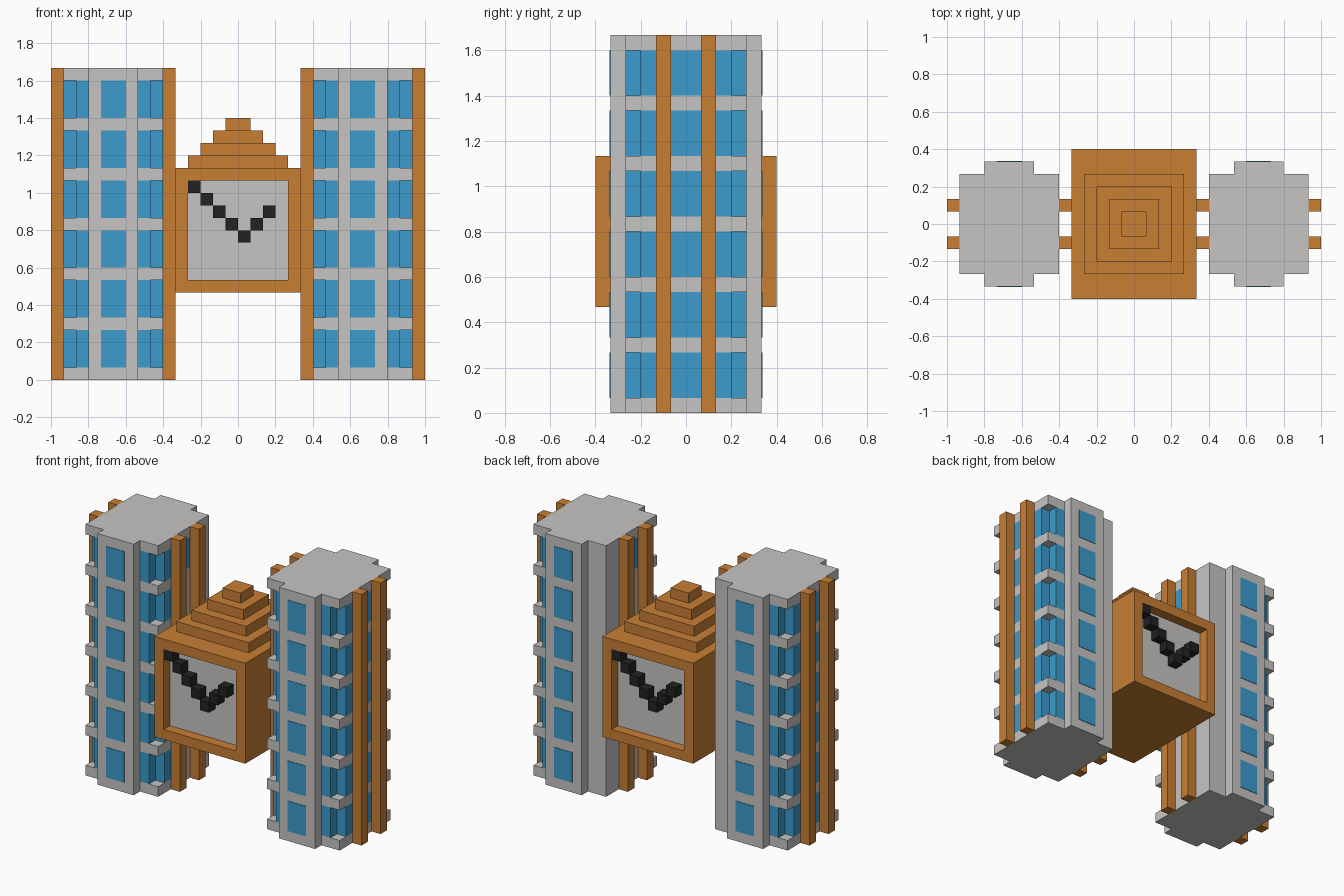
import bpy, bmesh
from mathutils import Vector

if "Cube" in bpy.data.objects:
    bpy.data.objects.remove(bpy.data.objects["Cube"])

U = 1 / 15  # one block


def material(name, rgb):
    m = bpy.data.materials.new(name)
    m.diffuse_color = (*rgb, 1)
    m.use_nodes = True
    m.node_tree.nodes["Principled BSDF"].inputs["Base Color"].default_value = m.diffuse_color
    return m


ORANGE = material("orange_brick", (0.58, 0.209, 0.034))
GREY = material("light_grey_concrete", (0.57, 0.56, 0.55))
BLUE = material("blue_glass", (0.045, 0.328, 0.61))
BLACK = material("black", (0.016, 0.016, 0.016))


def finish(bm, name, *mats):
    bmesh.ops.recalc_face_normals(bm, faces=bm.faces)
    me = bpy.data.meshes.new(name)
    bm.to_mesh(me)
    bm.free()
    for m in mats:
        me.materials.append(m)
    ob = bpy.data.objects.new(name, me)
    bpy.context.collection.objects.link(ob)
    return ob


def add_box(bm, x0, x1, y0, y1, z0, z1):
    """Axis-aligned box, limits in blocks."""
    vs = bmesh.ops.create_cube(bm, size=1)["verts"]
    lo, hi = Vector((x0, y0, z0)), Vector((x1, y1, z1))
    for v in vs:
        v.co = [(lo[i] + (v.co[i] + 0.5) * (hi[i] - lo[i])) * U for i in range(3)]


def boxes(name, mat, limits):
    bm = bmesh.new()
    for b in limits:
        add_box(bm, *b)
    return finish(bm, name, mat)


# Floor outline: stepped corners, but a full corner at the inner back (+x, +y)
OUTLINE = [(4, -3), (4, -1), (4, 1), (4, 2), (4, 4), (2, 4), (-3, 4), (-3, 3), (-4, 3),
           (-4, -3), (-3, -3), (-3, -4), (3, -4), (3, -3)]


def tower(side, s):
    """s = -1 for the left tower, 1 for the right; inner side is towards x = 0."""
    cx = 10 * s
    # Glazed storeys between slabs, with plain walls on the inner side
    bm = bmesh.new()
    for floor in range(6):
        z0 = 1 + 4 * floor
        rings = [[bm.verts.new(((cx - s * x) * U, y * U, z * U)) for x, y in OUTLINE]
                 for z in (z0, z0 + 3)]
        for i in range(len(OUTLINE)):
            j = (i + 1) % len(OUTLINE)
            f = bm.faces.new((rings[0][i], rings[0][j], rings[1][j], rings[1][i]))
            (ax, ay), (bx, by) = OUTLINE[i], OUTLINE[j]
            mx, my = (ax + bx) / 2, (ay + by) / 2
            corner = mx > 2 and my > 2
            inner_wall = mx == 4 and my == 0 and floor < 5
            f.material_index = 1 if corner or inner_wall else 0
    finish(bm, side + "_tower_storeys", BLUE, GREY)

    # Floor slabs
    boxes(side + "_tower_slabs", GREY,
          [(cx - 4, cx + 4, -4, 4, 4 * i, 4 * i + 1) for i in range(7)])
    # Front and back bays
    boxes(side + "_tower_bays", GREY,
          [(cx - 2, cx + 2, y, y + 1, 0, 25) for y in (-5, 4)])
    # Bay windows as thin plates
    t = 0.05
    boxes(side + "_tower_bay_windows", BLUE,
          [(cx - 1, cx + 1, y, y + t, 4 * i + 1, 4 * i + 4)
           for y in (-5 - t, 5) for i in range(6)])
    # Full-height side pilasters
    boxes(side + "_tower_pilasters", ORANGE,
          [(cx + x, cx + x + 1, y, y + 1, 0, 25) for x in (-5, 4) for y in (-2, 1)])


tower("left", -1)
tower("right", 1)

# Clock housing with recessed grey dials front and back
bm = bmesh.new()
add_box(bm, -5, 5, -6, 6, 7, 17)
bm.normal_update()
dials = [f for f in bm.faces if abs(f.normal.y) > 0.9]
bmesh.ops.inset_individual(bm, faces=dials, thickness=U, use_even_offset=True)
for f in bmesh.ops.extrude_discrete_faces(bm, faces=dials)["faces"]:
    f.material_index = 1
    inward = -1 if f.calc_center_median().y > 0 else 1
    for v in f.verts:
        v.co.y += inward * U
finish(bm, "clock_housing", ORANGE, GREY)

# Stepped roof
boxes("stepped_roof", ORANGE,
      [(-r, r, -r, r, 21 - r, 22 - r) for r in (4, 3, 2, 1)])

# Clock hands, the back set turned half round
cells = [(i - 4, 15 - i) for i in range(5)] + [(1, 12), (2, 13)]
boxes("front_clock_hands", BLACK, [(x, x + 1, -6, -5, z, z + 1) for x, z in cells])
boxes("back_clock_hands", BLACK, [(-x - 1, -x, 5, 6, z, z + 1) for x, z in cells])
